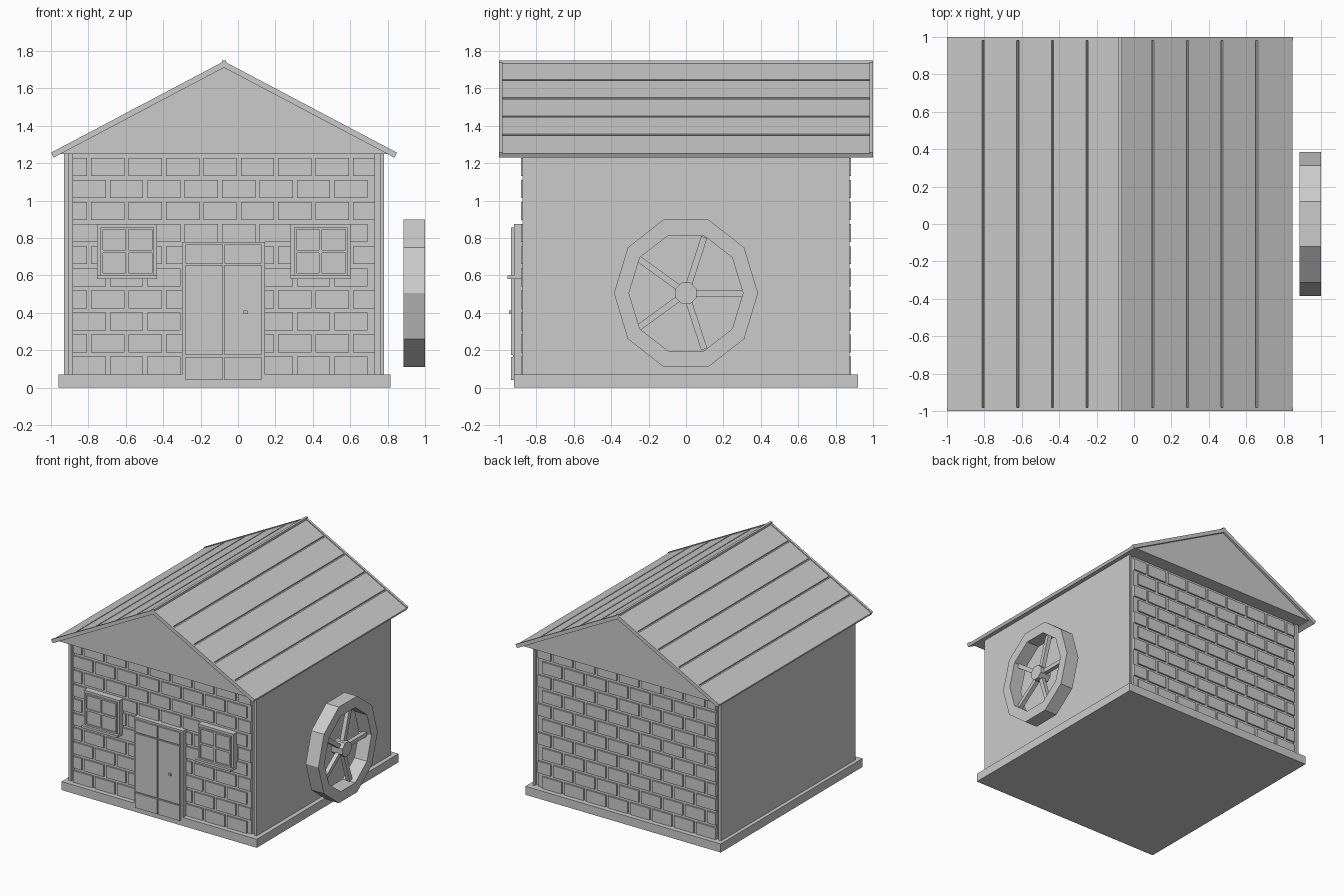
import bpy, bmesh, math
from mathutils import Vector

if "Cube" in bpy.data.objects:
    bpy.data.objects.remove(bpy.data.objects["Cube"])

CX = -0.075                      # centre line of the house
stone = bpy.data.materials.new("light_grey")
stone.diffuse_color = (0.6, 0.6, 0.6, 1)
stone.use_nodes = True
stone.node_tree.nodes["Principled BSDF"].inputs["Base Color"].default_value = stone.diffuse_color


def finish(name, bm):
    bmesh.ops.recalc_face_normals(bm, faces=bm.faces)
    me = bpy.data.meshes.new(name)
    bm.to_mesh(me)
    bm.free()
    me.materials.append(stone)
    ob = bpy.data.objects.new(name, me)
    bpy.context.collection.objects.link(ob)
    return ob


def prism(bm, pts, depth):
    """Extrude a closed polygon along a vector."""
    f = bm.faces.new([bm.verts.new(p) for p in pts])
    r = bmesh.ops.extrude_face_region(bm, geom=[f])
    vs = [g for g in r["geom"] if isinstance(g, bmesh.types.BMVert)]
    bmesh.ops.translate(bm, verts=vs, vec=depth)


def box(bm, x0, x1, y0, y1, z0, z1):
    prism(bm, [(x0, y0, z0), (x1, y0, z0), (x1, y1, z0), (x0, y1, z0)],
          Vector((0, 0, z1 - z0)))


def boxes(name, *dims):
    bm = bmesh.new()
    for d in dims:
        box(bm, *d)
    return finish(name, bm)


# Foundation, wall core and side slabs
boxes("foundation", (-0.96, 0.815, -0.92, 0.92, 0, 0.07))
boxes("wall_core", (-0.92, 0.77, -0.85, 0.85, 0.06, 1.255))
boxes("side_walls", (-0.93, -0.905, -0.873, 0.873, 0.06, 1.255),
      (0.763, 0.78, -0.873, 0.873, 0.06, 1.255))

# Brick panels on front and back
BX0, BX1, ROW, BW, GAP = -0.885, 0.732, 0.118, 0.2, 0.022
for name, s in (("front", -1), ("back", 1)):
    boxes(name + "_mortar", (BX0, BX1, *sorted((s * 0.84, s * 0.868)), 0.06, 1.255))
    bm = bmesh.new()
    for r in range(10):
        z = 0.07 + r * ROW
        x = BX0 - (BW / 2 if r % 2 else 0)
        while x < BX1 - 0.03:
            a, b = max(x, BX0), min(x + BW - GAP, BX1)
            box(bm, a, b, *sorted((s * 0.86, s * 0.881)), z, z + ROW - GAP)
            x += BW
    finish(name + "_bricks", bm)

# Roof: attic prism, planks with gaps, end trims and ridge
APEX, SLOPE, LENGTH = 1.745, Vector((0.884, -0.467)).normalized(), 1.046


def slope_pt(side, s, d, y):
    return (CX + side * (s * SLOPE.x + d * SLOPE.y), y,
            APEX + s * SLOPE.y - d * SLOPE.x)


def slope_strip(bm, side, s0, s1, d0, d1, y0, y1):
    prism(bm, [slope_pt(side, s0, d0, y0), slope_pt(side, s1, d0, y0),
               slope_pt(side, s1, d1, y0), slope_pt(side, s0, d1, y0)],
          Vector((0, y1 - y0, 0)))


bm = bmesh.new()
prism(bm, [(CX - 0.884, -0.98, 1.25), (CX + 0.884, -0.98, 1.25), (CX, -0.98, 1.717)],
      Vector((0, 1.96, 0)))
finish("gable_block", bm)

planks, trims = bmesh.new(), bmesh.new()
step = LENGTH / 5
for side in (-1, 1):
    for i in range(5):
        end = (i + 1) * step - (0.014 if i < 4 else 0)
        slope_strip(planks, side, i * step, end, 0.006, 0.03, -0.982, 0.982)
    for y0 in (-1.0, 0.98):
        slope_strip(trims, side, 0, LENGTH, 0, 0.03, y0, y0 + 0.02)
finish("roof_planks", planks)
finish("roof_end_trims", trims)
boxes("roof_ridge", (CX - 0.01, CX + 0.01, -1, 1, 1.725, 1.75))

# Door with frame, panel pieces and knob
boxes("door_frame", (-0.30, -0.28, -0.92, -0.86, 0.06, 0.78),
      (0.125, 0.145, -0.92, -0.86, 0.06, 0.78),
      (-0.30, 0.145, -0.92, -0.86, 0.765, 0.78))
boxes("door_back", (-0.28, 0.125, -0.926, -0.86, 0.042, 0.765))
bm = bmesh.new()
for x0, x1 in ((-0.28, CX - 0.006), (CX + 0.004, 0.125)):
    for z0, z1 in ((0.042, 0.165), (0.175, 0.655), (0.665, 0.765)):
        box(bm, x0, x1, -0.935, -0.92, z0, z1)
finish("door_panels", bm)
boxes("door_knob", (0.03, 0.05, -0.947, -0.93, 0.394, 0.412))

# Windows: outer frame, four panes, sill
for name, x0 in (("left", -0.755), ("right", 0.28)):
    x1 = x0 + 0.322
    boxes(name + "_window_frame", (x0, x1, -0.92, -0.86, 0.585, 0.875))
    a, b, mid = x0 + 0.02, x1 - 0.016, (x0 + x1) / 2
    bars = [(a, a + 0.012), (mid - 0.008, mid + 0.008), (b - 0.012, b)]
    rails = [(0.6, 0.612), (0.72, 0.736), (0.845, 0.857)]
    boxes(name + "_window_panes", (a, b, -0.926, -0.91, 0.6, 0.857))
    boxes(name + "_window_bars",
          *[(p, q, -0.935, -0.92, 0.6, 0.857) for p, q in bars],
          *[(a, b, -0.9348, -0.92, p, q) for p, q in rails])
    boxes(name + "_window_sill", (x0, x1, -0.955, -0.87, 0.58, 0.6))

# Water wheel: ten-sided rim, five spokes, hub
WZ, RIM = 0.505, 10
bm = bmesh.new()
loops = []
for x, ry, rz in ((0.885, 0.385, 0.415), (1.0, 0.385, 0.415),
                  (1.0, 0.305, 0.325), (0.885, 0.305, 0.325)):
    loops.append([bm.verts.new((x, ry * math.cos(k * math.tau / RIM),
                                WZ + rz * math.sin(k * math.tau / RIM)))
                  for k in range(RIM)])
for i in range(4):
    p, q = loops[i], loops[(i + 1) % 4]
    for k in range(RIM):
        n = (k + 1) % RIM
        bm.faces.new((p[k], p[n], q[n], q[k]))
finish("wheel_rim", bm)

bm = bmesh.new()
for k in range(5):
    t = k * math.tau / 5
    c, s = math.cos(t), math.sin(t)
    prism(bm, [(0.925, r * c - w * s, WZ + r * s + w * c)
               for r, w in ((0.03, -0.017), (0.315, -0.017), (0.315, 0.017), (0.03, 0.017))],
          Vector((0.035, 0, 0)))
finish("wheel_spokes", bm)

bm = bmesh.new()
prism(bm, [(0.89, 0.062 * math.cos((k + 0.5) * math.tau / 8),
            WZ + 0.062 * math.sin((k + 0.5) * math.tau / 8)) for k in range(8)],
      Vector((0.1, 0, 0)))
finish("wheel_hub", bm)
